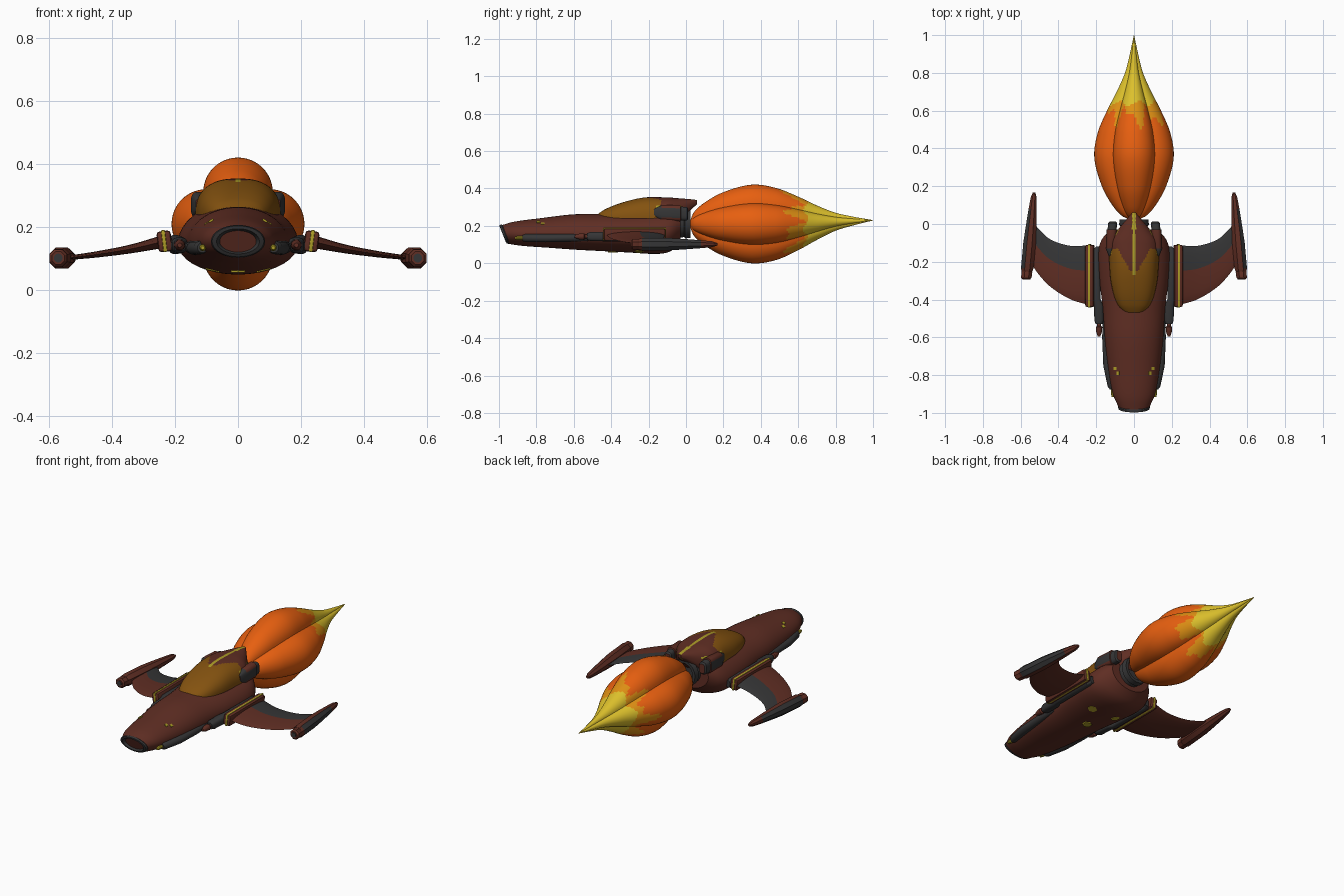
import bpy, bmesh, math
from mathutils import Vector, Matrix

if "Cube" in bpy.data.objects:
    bpy.data.objects.remove(bpy.data.objects["Cube"])

def mat(name, c):
    m = bpy.data.materials.new(name)
    m.diffuse_color = (*c, 1)
    m.use_nodes = True
    m.node_tree.nodes["Principled BSDF"].inputs["Base Color"].default_value = m.diffuse_color
    return m

BROWN = mat("hull_red_brown", (0.115, 0.027, 0.017))
DARK = mat("dark_grey", (0.036, 0.036, 0.037))
GLASS = mat("amber_glass", (0.23, 0.085, 0.005))
TRIM = mat("yellow_trim", (0.42, 0.34, 0.02))
ORANGE = mat("flame_orange", (0.80, 0.115, 0.005))
GOLD = mat("flame_gold", (0.74, 0.28, 0.007))
YELLOW = mat("flame_yellow", (0.72, 0.53, 0.025))

def finish(name, bm, mats):
    bmesh.ops.recalc_face_normals(bm, faces=bm.faces)
    me = bpy.data.meshes.new(name)
    bm.to_mesh(me)
    bm.free()
    ob = bpy.data.objects.new(name, me)
    bpy.context.collection.objects.link(ob)
    for m in mats:
        me.materials.append(m)
    bpy.ops.object.select_all(action='DESELECT')
    ob.select_set(True)
    bpy.context.view_layer.objects.active = ob
    bpy.ops.object.shade_smooth_by_angle(angle=math.radians(32))
    return ob

def loft(name, rings, mats, rule=None, caps=(True, True)):
    """Skin closed rings of points; rule(centre, ring, side) picks a material."""
    bm = bmesh.new()
    vs = [[bm.verts.new(p) for p in r] for r in rings]
    n = len(vs[0])
    for i in range(len(vs) - 1):
        for j in range(n):
            k = (j + 1) % n
            f = bm.faces.new((vs[i][j], vs[i][k], vs[i + 1][k], vs[i + 1][j]))
            if rule:
                f.material_index = rule(f.calc_center_median(), i, j)
    if caps[0]:
        bm.faces.new(vs[0])
    if caps[1]:
        bm.faces.new(vs[-1])
    return finish(name, bm, mats)

def smooth(keys, count):
    """Resample rows of key values with a Hermite curve over the first column."""
    t = [k[0] for k in keys]
    def slope(i, c):
        a, b = max(i - 1, 0), min(i + 1, len(keys) - 1)
        return (keys[b][c] - keys[a][c]) / (t[b] - t[a])
    out = []
    for s in range(count + 1):
        y = t[0] + (t[-1] - t[0]) * s / count
        i = max(k for k in range(len(t) - 1) if t[k] <= y + 1e-9)
        h = t[i + 1] - t[i]
        u = min((y - t[i]) / h, 1)
        row = [y]
        for c in range(1, len(keys[0])):
            row.append((2*u**3 - 3*u*u + 1) * keys[i][c] + (u**3 - 2*u*u + u) * h * slope(i, c)
                       + (3*u*u - 2*u**3) * keys[i + 1][c] + (u**3 - u*u) * h * slope(i + 1, c))
        out.append(row)
    return out

def oval(y, x, w, zm, zt, zb, n=32, e=2.0, shear=0.0):
    pts = []
    for j in range(n):
        a = 2 * math.pi * (j + 0.5) / n
        c, s = math.cos(a), math.sin(a)
        px = x + w * math.copysign(abs(c) ** (2 / e), c)
        pz = zm + (zt - zm if s > 0 else zm - zb) * math.copysign(abs(s) ** (2 / e), s)
        pts.append((px, y - shear * (pz - 0.155), pz))
    return pts

def tube(name, s, keys, mats, rule=None, n=16, e=2.0):
    """Keys are y, x, half width, z, half height; s mirrors in x."""
    return loft(name, [oval(y, s * x, w, z, z + h, z - h, n, e) for y, x, w, z, h in keys], mats, rule)

def box(name, size, loc, mats, rot_y=0.0, bevel=0.0):
    bm = bmesh.new()
    bmesh.ops.create_cube(bm, size=1, matrix=Matrix.Translation(loc) @ Matrix.Rotation(rot_y, 4, 'Y')
                          @ Matrix.Diagonal((*size, 1)))
    if bevel:
        bmesh.ops.bevel(bm, geom=bm.edges[:], offset=bevel, segments=2, affect='EDGES', profile=0.5)
    return finish(name, bm, mats)

# main hull: y, half width, widest z, top z, bottom z
hull = smooth([(-.965, .083, .155, .204, .103), (-.9, .112, .155, .223, .094), (-.75, .138, .15, .245, .084),
               (-.6, .155, .15, .262, .073), (-.45, .165, .15, .265, .065), (-.3, .183, .15, .27, .057),
               (-.15, .19, .15, .28, .05), (-.08, .17, .17, .285, .065), (-.03, .125, .2, .285, .11)], 50)
loft("hull", [oval(y, 0, w, zm, zt, zb, 40, 2.0, 0.4 * max(0, min(1, (-.8 - y) / .165)))
              for y, w, zm, zt, zb in hull], [BROWN])

# nose intake ring with hollow mouth
loft("nose_intake", [oval(y, 0, w, .155, .155 + h, .155 - h, 40, 2.0, 0.4) for y, w, h in
                     [(-.95, .08, .046), (-.967, .086, .052), (-.978, .082, .049), (-.98, .068, .04),
                      (-.965, .058, .034), (-.93, .05, .03)]], [DARK])

# cockpit fairing running back into a pointed spine, with glass and stripes
def cockpit_rule(c, i, j):
    x, y, z = abs(c.x), c.y, c.z
    if y > -.27 and x < .009 and z > .3:
        return 2
    if -.16 < y < -.03 and (.278 < z < .288 or .297 < z < .307):
        return 2
    spine = y > -.25 and x < .02 + (y + .25) * .55
    return 1 if y < -.13 - (.33 - z) * .3 and z > .238 and not spine else 0

fairing = smooth([(-.49, .03, .235, .25, .22), (-.43, .085, .235, .29, .2), (-.33, .118, .235, .328, .2),
                  (-.22, .13, .235, .352, .2), (-.1, .13, .245, .352, .2), (-.03, .085, .27, .347, .22),
                  (.03, .035, .31, .342, .29), (.06, .01, .325, .338, .315)], 100)
loft("cockpit", [oval(y, 0, w, zm, zt, zb, 96, 2.5) for y, w, zm, zt, zb in fairing],
     [BROWN, GLASS, TRIM], cockpit_rule)

# rear engine nozzle
loft("engine_nozzle", [oval(y, 0, r, .212, .212 + r, .212 - r, 32) for y, r in
                       [(-.12, .09), (-.05, .09), (-.045, .078), (-.01, .072), (-.005, .08), (.025, .076),
                        (.025, .06), (-.02, .05)]], [DARK])

# exhaust flame: four-lobed section swept along a teardrop profile
flame = smooth([(.02, .01, .21), (.04, .06, .21), (.1, .115, .21), (.2, .17, .21), (.35, .21, .21),
                (.48, .193, .21), (.6, .143, .213), (.7, .092, .217), (.8, .048, .222), (.9, .022, .226),
                (1.0, .001, .23)], 110)
def lobed(y, r, z, n=80):
    pts = []
    for j in range(n):
        a = 2 * math.pi * j / n
        p = (a + math.pi / 4) % (math.pi / 2) - math.pi / 4
        q = (.1 * math.cos(p) + math.sqrt(.0121 - .01 * math.sin(p) ** 2)) / .21 * r
        pts.append((q * math.cos(a), y, z + q * math.sin(a)))
    return pts
def flame_rule(c, i, j):
    a = math.atan2(c.z - .21, c.x)
    gold = .57 + .045 * math.sin(7 * a + 1) + .03 * math.sin(13 * a)
    yellow = .64 + .012 * math.sin(6 * a)
    return 2 if c.y > yellow else 1 if c.y > gold else 0
loft("exhaust_flame", [lobed(*k) for k in flame], [ORANGE, GOLD, YELLOW], flame_rule)

# wing stations: x, leading y, trailing y, z, half thickness
wing = smooth([(.235, -.43, -.113, .155, .021), (.34, -.397, -.115, .131, .014), (.445, -.33, -.08, .114, .01),
               (.51, -.26, -.02, .106, .008), (.555, -.19, .04, .101, .007)], 24)
def wing_ring(s, x, lead, trail, z, t):
    m = 14
    up = [(s * x, lead + (trail - lead) * k / m, z + t * math.sin(math.pi * k / m) ** .6) for k in range(m + 1)]
    low = [(p[0], p[1], 2 * z - p[2]) for p in up[-2:0:-1]]
    return up + low

for s, side in ((-1, "left"), (1, "right")):
    # wing with dark rear upper surface
    loft("wing_" + side, [wing_ring(s, *k) for k in wing], [BROWN, DARK],
         lambda c, i, j: 1 if 8 <= j < 14 else 0)
    # wing root plate with yellow stripe
    box("wing_root_" + side, (.045, .33, .066), (s * .233, -.275, .155), [BROWN], s * .12, .01)
    box("root_stripe_" + side, (.012, .336, .07), (s * .234, -.275, .156), [TRIM], s * .12, .003)
    # wingtip pod, toed inward at the rear
    pod = [(y, .57 - (y + .29) * .09, r, .102, r) for y, r in
           [(-.252, .03), (-.235, .036), (-.1, .036), (-.02, .031), (.08, .023), (.14, .017), (.168, .007)]]
    tube("wingtip_pod_" + side, s, pod, [BROWN, DARK],
         lambda c, i, j: 1 if 1 <= i <= 3 and abs(c.x) > .572 - (c.y + .29) * .09 + .015 else 0, 8)
    tube("pod_muzzle_" + side, s, [(-.24, .566, .022, .102, .022), (-.255, .567, .031, .102, .031),
                                   (-.285, .57, .03, .102, .03), (-.293, .57, .022, .102, .022)], [BROWN], None, 8)
    tube("pod_bore_" + side, s, [(-.28, .57, .014, .102, .014), (-.295, .57, .014, .102, .014)], [DARK])
    # forward side gun housing and yellow tip
    tube("front_gun_" + side, s, [(-.875, .113, .016, .135, .016), (-.86, .118, .022, .135, .021),
                                  (-.75, .137, .026, .134, .022), (-.6, .147, .022, .136, .021),
                                  (-.48, .15, .015, .138, .015)], [DARK])
    tube("front_gun_tip_" + side, s, [(-.86, .112, .011, .135, .011), (-.9, .112, .011, .135, .011),
                                      (-.915, .112, .006, .135, .006)], [TRIM], None, 10)
    # rear side gun along the wing root
    tube("root_gun_" + side, s, [(-.53, .185, .018, .143, .018), (-.51, .185, .025, .143, .024),
                                 (-.43, .187, .026, .143, .026), (-.4, .198, .022, .145, .03),
                                 (-.14, .2, .02, .145, .03), (-.12, .19, .012, .145, .02)], [DARK], None, 16, 3)
    tube("root_gun_barrel_" + side, s, [(-.52, .185, .01, .143, .01), (-.54, .185, .01, .143, .01),
                                        (-.545, .185, .018, .143, .018), (-.57, .185, .016, .143, .016),
                                        (-.595, .185, .007, .143, .007)], [BROWN], None, 12)
    # shoulder thruster beside the spine
    tube("shoulder_thruster_" + side, s, [(-.17, .122, .012, .27, .02), (-.13, .124, .026, .27, .042),
                                          (-.03, .117, .028, .268, .044), (-.028, .116, .024, .266, .038),
                                          (.005, .113, .024, .264, .036), (.012, .112, .018, .264, .028)],
         [BROWN, DARK], lambda c, i, j: 1 if i == 0 or i >= 3 or abs(c.x) > .145 else 0, 20, 3)
    # nose markings
    for k in (0, 1):
        box("nose_mark_%s_%d" % (side, k), (.016, .018, .006),
            (s * (.085 + .014 * k), -.79 + .025 * k, .221 - .009 * k), [TRIM], s * .54)

# yellow hexagon plates under the belly
for k, (x, y, z, r) in enumerate([(.08, -.25, .065, -.23), (-.08, -.25, .065, .23), (0, -.39, .0605, 0)]):
    bm = bmesh.new()
    bmesh.ops.create_cone(bm, cap_ends=True, segments=6, radius1=.026, radius2=.026, depth=.008,
                          matrix=Matrix.Translation((x, y, z)) @ Matrix.Rotation(r, 4, 'Y'))
    finish("belly_hexagon_%d" % k, bm, [TRIM])
